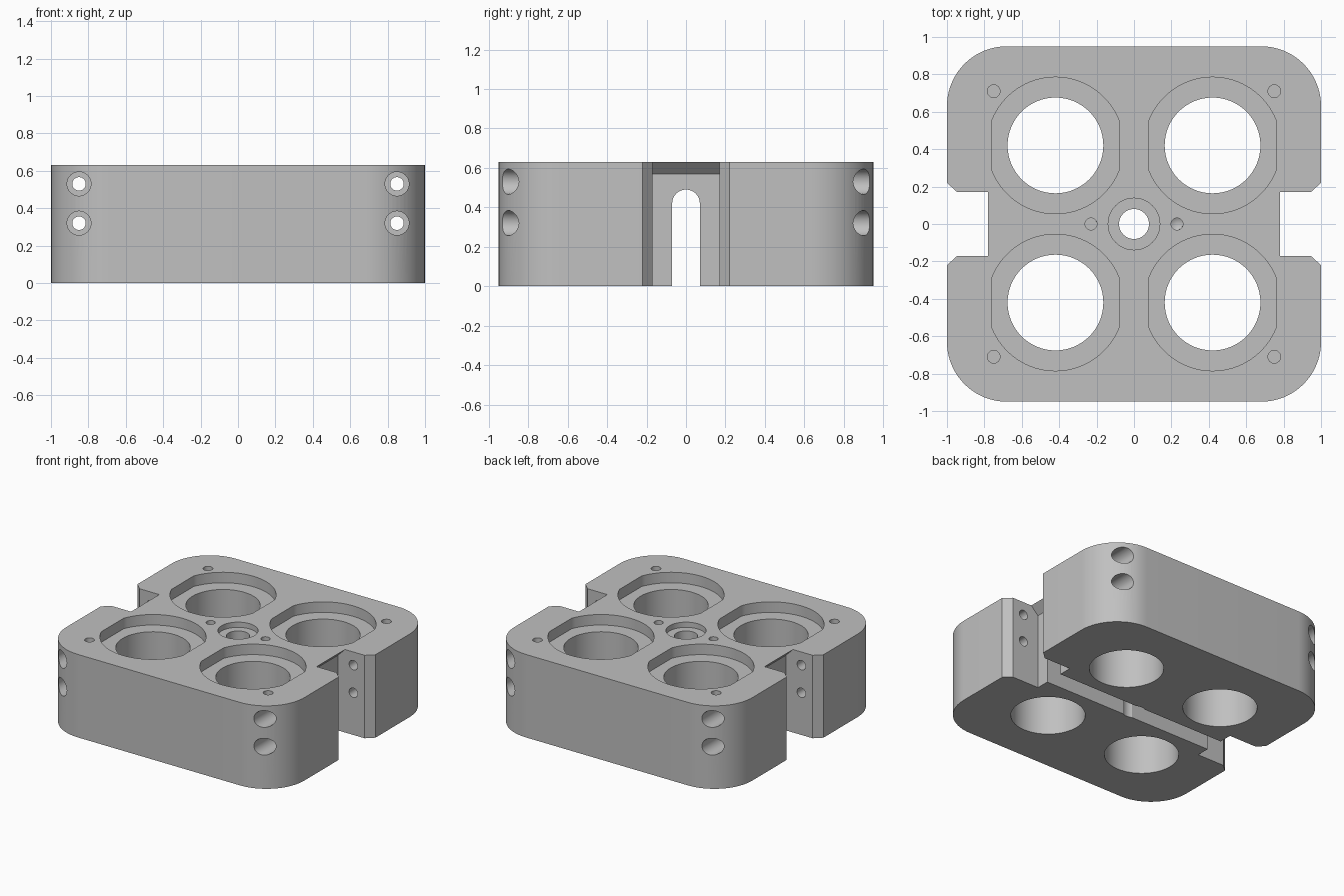
import bpy, bmesh, math
from mathutils import Matrix, Vector

if "Cube" in bpy.data.objects:
    bpy.data.objects.remove(bpy.data.objects["Cube"])

H = 0.63           # block height
metal = bpy.data.materials.new("grey metal")
metal.diffuse_color = (0.53, 0.53, 0.53, 1)
metal.use_nodes = True
metal.node_tree.nodes["Principled BSDF"].inputs["Base Color"].default_value = metal.diffuse_color


def prism(name, profile, axis, lo, hi):
    """Extrude a closed 2D profile along an axis: z uses (x,y), x uses (y,z), y uses (x,z)."""
    place = {'z': lambda a, b, t: (a, b, t),
             'x': lambda a, b, t: (t, a, b),
             'y': lambda a, b, t: (a, t, b)}[axis]
    bm = bmesh.new()
    face = bm.faces.new([bm.verts.new(place(a, b, lo)) for a, b in profile])
    ext = bmesh.ops.extrude_face_region(bm, geom=[face])
    move = Vector(place(0, 0, hi - lo))
    bmesh.ops.translate(bm, vec=move, verts=[v for v in ext['geom'] if isinstance(v, bmesh.types.BMVert)])
    bmesh.ops.recalc_face_normals(bm, faces=bm.faces)
    return finish(name, bm)


def finish(name, bm):
    mesh = bpy.data.meshes.new(name)
    bm.to_mesh(mesh)
    bm.free()
    mesh.materials.append(metal)
    ob = bpy.data.objects.new(name, mesh)
    bpy.context.collection.objects.link(ob)
    return ob


def arc(cx, cy, r, start, end, n):
    return [(cx + r * math.cos(math.radians(start + (end - start) * i / n)),
             cy + r * math.sin(math.radians(start + (end - start) * i / n))) for i in range(n + 1)]


def circle(cx, cy, r, n=64):
    return arc(cx, cy, r, 0, 360, n)[:-1]


def drill_tip(x, y, r, z):
    """Cone below a blind hole, with its wide end at height z."""
    bm = bmesh.new()
    bmesh.ops.create_cone(bm, cap_ends=True, segments=32, radius1=0, radius2=r, depth=r * 0.6,
                          matrix=Matrix.Translation((x, y, z - r * 0.3)))
    bmesh.ops.remove_doubles(bm, verts=bm.verts, dist=1e-5)
    return finish("drill_tip_cutter", bm)


def cut(tool):
    mod = block.modifiers.new("cut", 'BOOLEAN')
    mod.operation = 'DIFFERENCE'
    mod.solver = 'EXACT'
    mod.object = tool
    bpy.context.view_layer.objects.active = block
    bpy.ops.object.modifier_apply(modifier=mod.name)
    bpy.data.objects.remove(tool)


# Rounded block
R = 0.32
outline = []
for sx, sy, a in ((1, 1, 0), (-1, 1, 90), (-1, -1, 180), (1, -1, 270)):
    outline += arc(sx * (1 - R), sy * (0.95 - R), R, a, a + 90, 20)
block = prism("holder_block", outline, 'z', 0, H)

# Side notches with chamfered mouths and an undercut lip at the top
for s in (1, -1):
    cut(prism("notch_cutter", [(s * x, z) for x, z in
              ((1.1, -0.1), (1.1, 0.8), (0.78, 0.8), (0.78, H), (0.72, 0.57), (0.72, -0.1))], 'y', -0.17, 0.17))
    cut(prism("mouth_cutter", [(s * x, y) for x, y in
              ((0.9, -0.17), (0.945, -0.17), (1.055, -0.27), (1.055, 0.27), (0.945, 0.17), (0.9, 0.17))],
              'z', -0.1, 0.8))

# Arched channel along the underside
cut(prism("channel_cutter", [(-0.07, -0.1), (0.07, -0.1)] + arc(0, 0.42, 0.07, 0, 180, 24), 'x', -0.9, 0.9))

# Four bores, each with a flat-sided recess on top
half = math.degrees(math.acos(0.34 / 0.365))
for sx in (1, -1):
    for sy in (1, -1):
        cx, cy = sx * 0.42, sy * 0.42
        recess = arc(cx, cy, 0.365, half, 180 - half, 32) + arc(cx, cy, 0.365, 180 + half, 360 - half, 32)
        cut(prism("recess_cutter", recess, 'z', H - 0.08, 0.8))
        cut(prism("bore_cutter", circle(cx, cy, 0.256), 'z', -0.1, 0.8))

# Centre hole with counterbore
cut(prism("centre_counterbore_cutter", circle(0, 0, 0.138), 'z', H - 0.04, 0.8))
cut(prism("centre_hole_cutter", circle(0, 0, 0.08, 48), 'z', -0.1, 0.8))

# Blind screw holes in the top
screws = [(sx * 0.75, sy * 0.71, 0.034, 0.2) for sx in (1, -1) for sy in (1, -1)]
screws += [(sx * 0.23, 0, 0.032, 0.1) for sx in (1, -1)]
for x, y, r, depth in screws:
    cut(prism("screw_hole_cutter", circle(x, y, r, 32), 'z', H - depth, 0.8))
    cut(drill_tip(x, y, r, H - depth))

# Clamp bolt holes running front to back, counterbored at the corners
for sx in (1, -1):
    for z in (0.53, 0.32):
        cut(prism("bolt_hole_cutter", circle(sx * 0.85, z, 0.036, 32), 'y', -1.1, 1.1))
        for lo, hi in ((-1.1, -0.6), (0.6, 1.1)):
            cut(prism("bolt_counterbore_cutter", circle(sx * 0.85, z, 0.064, 48), 'y', lo, hi))

# Smooth the curved walls, keep machined edges crisp
bpy.ops.object.select_all(action='DESELECT')
block.select_set(True)
bpy.context.view_layer.objects.active = block
bpy.ops.object.shade_smooth_by_angle(angle=math.radians(25))
